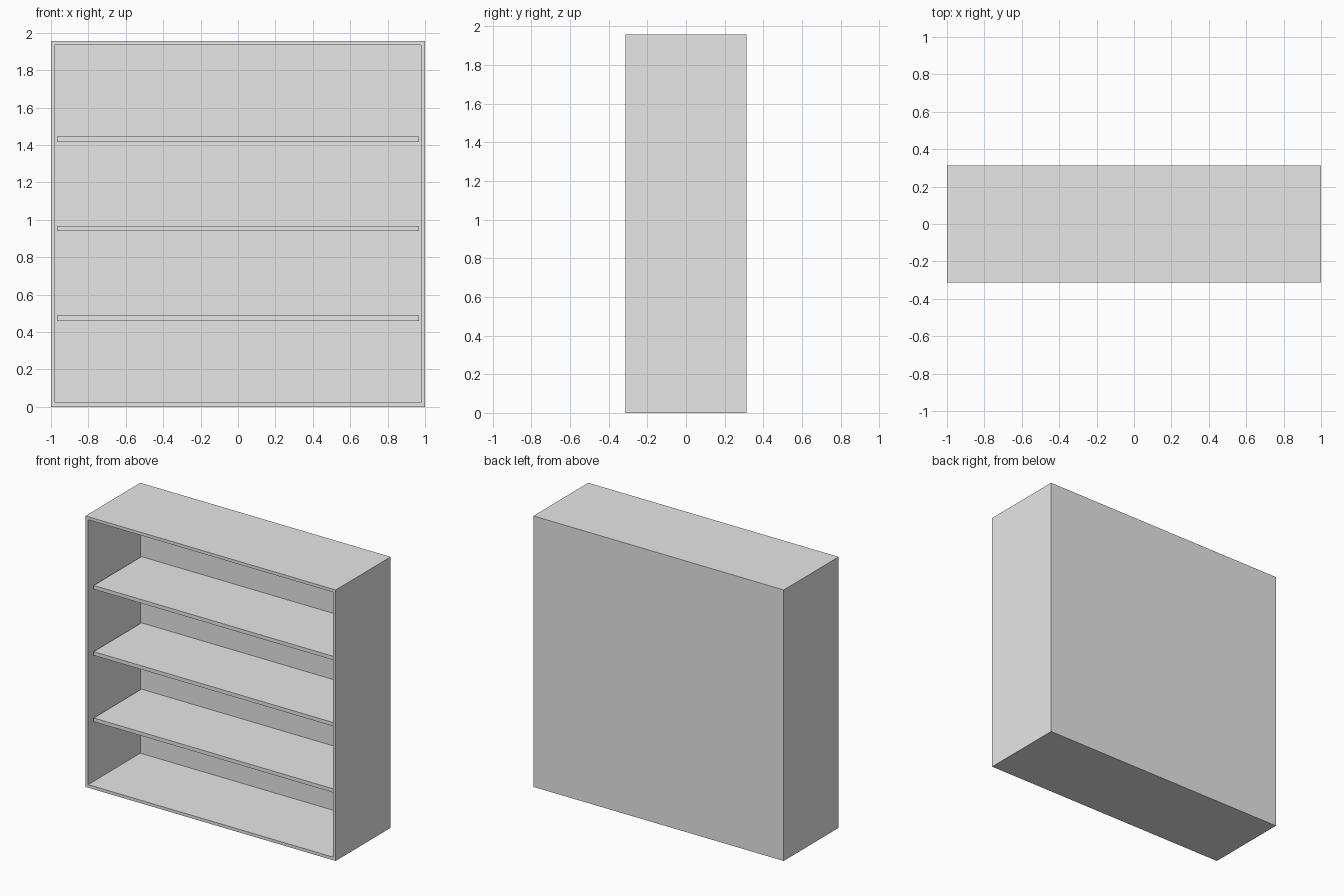
import bpy
import bmesh
from mathutils import Matrix, Vector

cube = bpy.data.objects.get("Cube")
if cube:
    bpy.data.objects.remove(cube, do_unlink=True)

WIDTH, DEPTH, HEIGHT = 2.0, 0.626, 1.957
WALL = 0.031
SHELF_THICKNESS = 0.027
SHELF_SETBACK = 0.05

grey = bpy.data.materials.new("plain_grey")
grey.use_nodes = True
grey.diffuse_color = (0.8, 0.8, 0.8, 1)
grey.node_tree.nodes["Principled BSDF"].inputs["Base Color"].default_value = (0.8, 0.8, 0.8, 1)


def box_mesh(size, center):
    bm = bmesh.new()
    matrix = Matrix.Translation(center) @ Matrix.Diagonal((*size, 1))
    bmesh.ops.create_cube(bm, size=1, matrix=matrix)
    return bm


def add_object(name, bm):
    mesh = bpy.data.meshes.new(name)
    bmesh.ops.recalc_face_normals(bm, faces=bm.faces)
    bm.to_mesh(mesh)
    bm.free()
    mesh.materials.append(grey)
    obj = bpy.data.objects.new(name, mesh)
    bpy.context.collection.objects.link(obj)
    return obj


# Case: a box whose front is inset and pushed in, leaving walls and a back
bm = box_mesh((WIDTH, DEPTH, HEIGHT), (0, 0, HEIGHT / 2))
front = min(bm.faces, key=lambda f: f.calc_center_median().y)
bmesh.ops.inset_region(bm, faces=[front], thickness=WALL)
pushed = bmesh.ops.extrude_discrete_faces(bm, faces=[front])["faces"]
bmesh.ops.translate(bm, verts=pushed[0].verts, vec=Vector((0, DEPTH - WALL, 0)))
add_object("bookcase_case", bm)

# Shelves: set back a little from the front edge
shelf_front = -DEPTH / 2 + SHELF_SETBACK
shelf_back = DEPTH / 2 - WALL
for name, top in (("lower", 0.487), ("middle", 0.966), ("upper", 1.444)):
    size = (WIDTH - 2 * WALL, shelf_back - shelf_front, SHELF_THICKNESS)
    center = (0, (shelf_front + shelf_back) / 2, top - SHELF_THICKNESS / 2)
    add_object(name + "_shelf", box_mesh(size, center))
